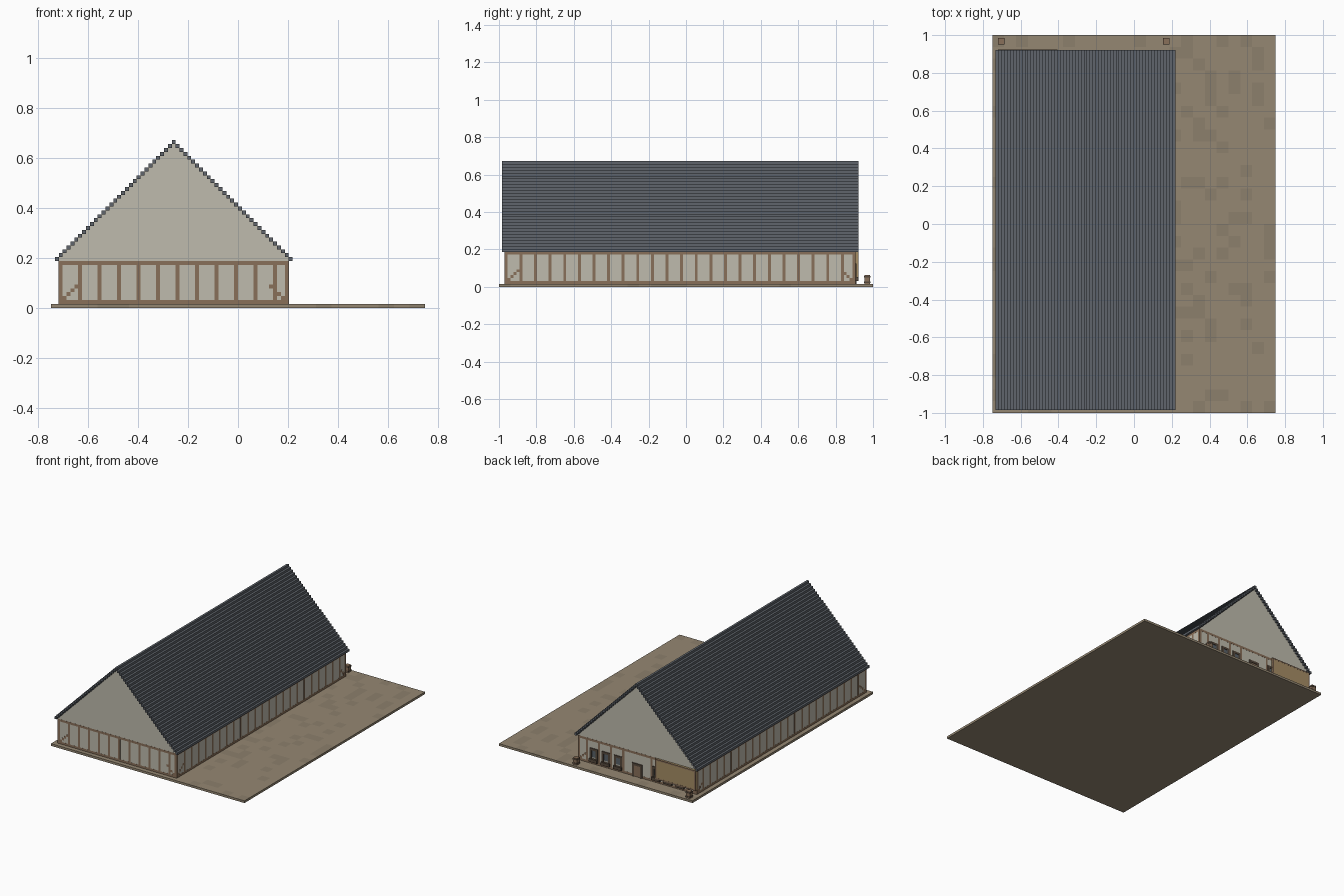
import bpy, bmesh, random

if "Cube" in bpy.data.objects:
    bpy.data.objects.remove(bpy.data.objects["Cube"])

U = 1 / 64          # one block; the plot is 96 x 128 blocks
random.seed(4)


def mat(name, rgb):
    m = bpy.data.materials.new(name)
    m.diffuse_color = (*rgb, 1)
    m.use_nodes = True
    m.node_tree.nodes["Principled BSDF"].inputs["Base Color"].default_value = m.diffuse_color
    return m


PLASTER = mat("plaster", (0.52, 0.50, 0.42))
TIMBER = mat("timber", (0.25, 0.16, 0.10))
DARK = mat("dark_wood", (0.09, 0.065, 0.045))
GLASS = mat("glass", (0.10, 0.12, 0.14))
SLATE = mat("slate", (0.115, 0.13, 0.15))
EARTH = mat("earth", (0.30, 0.245, 0.17))
EARTH2 = mat("earth_dark", (0.265, 0.215, 0.15))
BOARD = mat("board", (0.38, 0.27, 0.13))


def finish(name, bm, *mats):
    bmesh.ops.recalc_face_normals(bm, faces=bm.faces)
    me = bpy.data.meshes.new(name)
    for v in bm.verts:
        v.co = ((v.co.x - 48) * U, (v.co.y - 64) * U, v.co.z * U)
    bm.to_mesh(me)
    bm.free()
    for m in mats:
        me.materials.append(m)
    ob = bpy.data.objects.new(name, me)
    bpy.context.collection.objects.link(ob)
    return ob


def boxes(name, items, m):
    """One object from blocks given as (x0, x1, y0, y1, z0, z1)."""
    bm = bmesh.new()
    for x0, x1, y0, y1, z0, z1 in items:
        vs = bmesh.ops.create_cube(bm, size=1)["verts"]
        for v in vs:
            v.co = (x1 if v.co.x > 0 else x0, y1 if v.co.y > 0 else y0,
                    z1 if v.co.z > 0 else z0)
    return finish(name, bm, m)


# ground slab with darker patches in its top
bm = bmesh.new()
nx, ny = 24, 32
grid = [[bm.verts.new((i * 4, j * 4, 1)) for j in range(ny + 1)] for i in range(nx + 1)]
for i in range(nx):
    for j in range(ny):
        f = bm.faces.new((grid[i][j], grid[i + 1][j], grid[i + 1][j + 1], grid[i][j + 1]))
        f.material_index = int(random.random() < 0.2)
rim = [e for e in bm.edges if e.is_boundary]
ext = bmesh.ops.extrude_edge_only(bm, edges=rim)["geom"]
for v in (g for g in ext if isinstance(g, bmesh.types.BMVert)):
    v.co.z = 0
low = [g for g in ext if isinstance(g, bmesh.types.BMEdge) and all(v.co.z == 0 for v in g.verts)]
bmesh.ops.contextual_create(bm, geom=low)
finish("ground_slab", bm, EARTH, EARTH2)

# long plaster walls
boxes("side_walls", [(2, 3, 3, 121, 1, 12), (60, 61, 3, 121, 1, 12)], PLASTER)


# end walls with stepped gables
def gable(name, y):
    pts = [(2, 1), (61, 1)]
    for i in range(30):
        pts += [(61 - i, 12 + i), (61 - i, 13 + i)]
    pts += [(2 + i, 13 + i - k) for i in reversed(range(30)) for k in (0, 1)]
    pts = [p for k, p in enumerate(pts) if p not in pts[:k]]
    b = bmesh.new()
    f = b.faces.new([b.verts.new((x, y, z)) for x, z in pts])
    r = bmesh.ops.extrude_face_region(b, geom=[f])["geom"]
    for v in (g for g in r if isinstance(g, bmesh.types.BMVert)):
        v.co.y += 1
    return finish(name, b, PLASTER)


gable("front_gable_wall", 2)
gable("back_gable_wall", 121)

# stepped slate roof: one course per block, meeting at the ridge
roof = [(31, 32, 1, 123, 42, 43)]
for i in range(30):
    roof += [(1 + i, 2 + i, 1, 123, 12 + i, 13 + i), (61 - i, 62 - i, 1, 123, 12 + i, 13 + i)]
boxes("roof", roof, SLATE)


# timber framing: (start, end, bottom, top) along a wall
def frame(a, b, posts):
    parts = [(a, b, 1, 2), (a, b, 11, 12)]
    parts += [(p, p + 1, 2, 11) for p in [a, b - 1] + posts]
    for k in range(4):          # corner braces
        parts += [(a + 1 + k, a + 2 + k, 2 + k, 3 + k), (b - 2 - k, b - 1 - k, 2 + k, 3 + k)]
    return parts


E = 0.04                        # timbers stand just proud of the plaster
ends = frame(2, 61, list(range(7, 58, 5)))
sides = frame(2, 122, list(range(7, 118, 5)))
half = [56, 50, 44, 38]
back = frame(2, 61, half + [62 - p for p in half])
boxes("front_timbers", [(a, b, 2 - E, 2.5, c, d) for a, b, c, d in ends], TIMBER)
boxes("back_timbers", [(a, b, 121.5, 122 + E, c, d) for a, b, c, d in back], TIMBER)
boxes("left_timbers", [(2 - E, 2.5, a, b, c, d) for a, b, c, d in sides], TIMBER)
boxes("right_timbers", [(60.5, 61 + E, a, b, c, d) for a, b, c, d in sides], TIMBER)

# back windows, mirrored about the door
starts = [39, 45, 51]
starts += [63 - s - 4 for s in starts]
panes, trim = [], []
for s in starts:
    panes.append((s + 1, s + 3, 121.5, 122.1, 4, 7))
    trim += [(s, s + 1, 121.5, 122.3, 3, 8), (s + 3, s + 4, 121.5, 122.3, 3, 8),
             (s + 1, s + 3, 121.5, 122.3, 7, 8), (s, s + 4, 121.5, 123, 2, 3.4)]
boxes("window_panes", panes, GLASS)
boxes("window_frames_and_sills", trim, DARK)

# back door
boxes("door_frame", [(29, 30, 121.5, 122.4, 1, 7), (33, 34, 121.5, 122.4, 1, 7),
                     (30, 33, 121.5, 122.4, 6, 7)], DARK)
boxes("door", [(30, 33, 121.5, 122.1, 1, 6)], TIMBER)

# blank sign board under the eave
boxes("sign_board", [(2, 22, 122, 123, 3, 12)], BOARD)
boxes("sign_border", [(2, 22, 122.5, 123.05, 3, 3.6), (2, 22, 122.5, 123.05, 11.4, 12),
                      (2, 2.6, 122.5, 123.05, 3.6, 11.4), (21.4, 22, 122.5, 123.05, 3.6, 11.4)], TIMBER)

# barrels at the back corners
spots = [2, 58]
boxes("barrels", [(x, x + 2, 125, 127, 1, 4) for x in spots], TIMBER)
boxes("barrel_hoops", [(x - .1, x + 2.1, 124.9, 127.1, z, z + .5) for x in spots for z in (1.4, 3.2)], DARK)
